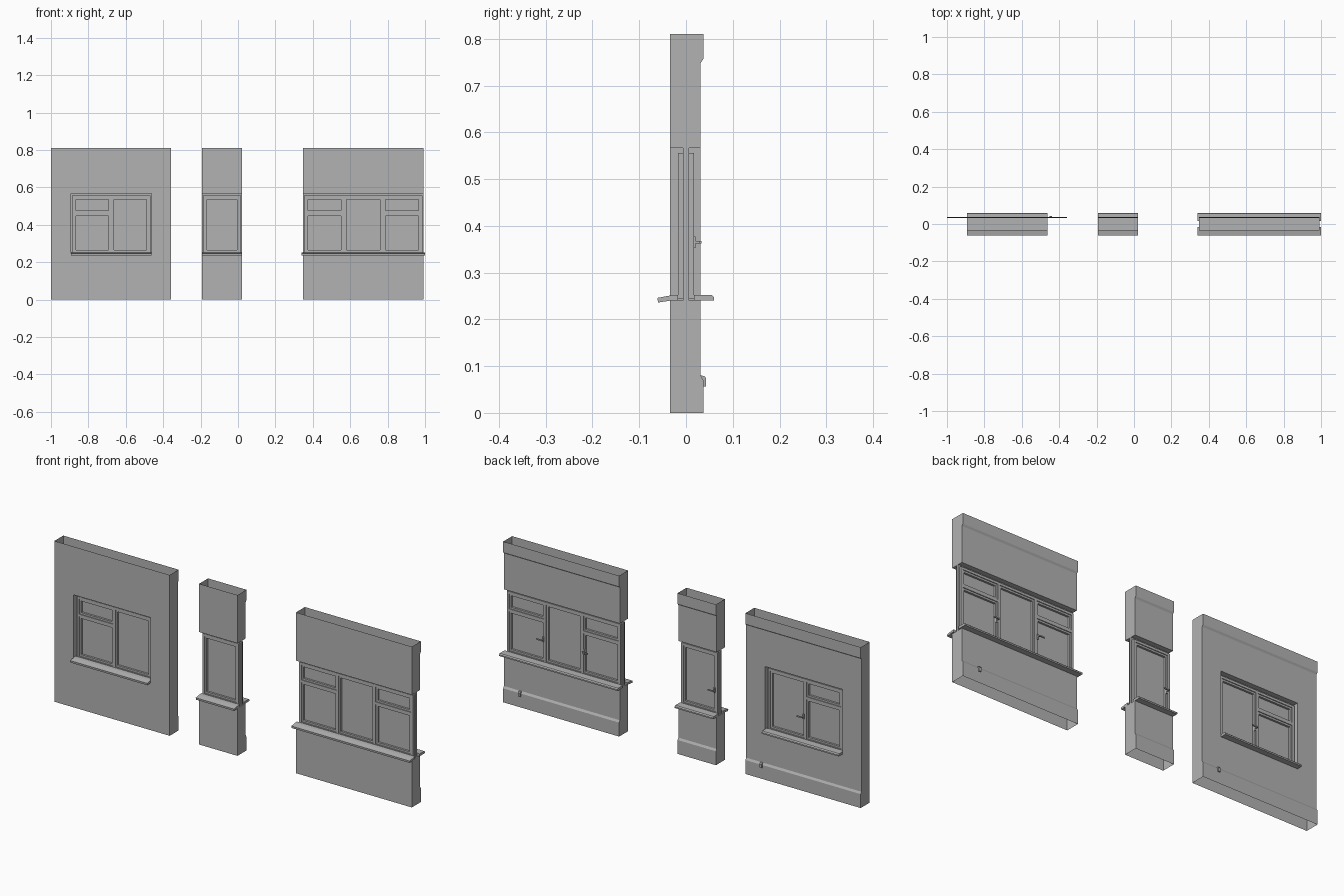
import bpy, bmesh

cube = bpy.data.objects.get("Cube")
if cube:
    bpy.data.objects.remove(cube, do_unlink=True)

grey = bpy.data.materials.new("plain_grey")
grey.use_nodes = True
tone = (0.45, 0.45, 0.45, 1)
grey.diffuse_color = tone
grey.node_tree.nodes["Principled BSDF"].inputs["Base Color"].default_value = tone

# Shared levels
H, Z0, Z1 = 0.81, 0.24, 0.567
FRONT, BACK = -0.034, 0.031
REAR = [(0.037, 0), (0.037, 0.07), (BACK, 0.08), (BACK, Z0), (BACK, Z1),
        (BACK, 0.748), (0.037, 0.757), (0.037, H)]


def finish(name, bm):
    bmesh.ops.remove_doubles(bm, verts=bm.verts, dist=0.0001)
    bmesh.ops.recalc_face_normals(bm, faces=bm.faces)
    mesh = bpy.data.meshes.new(name)
    bm.to_mesh(mesh)
    bm.free()
    mesh.materials.append(grey)
    ob = bpy.data.objects.new(name, mesh)
    bpy.context.collection.objects.link(ob)
    return ob


def face(bm, pts):
    bm.faces.new([bm.verts.new(p) for p in pts])


def box(bm, x0, x1, y0, y1, z0, z1):
    vs = bmesh.ops.create_cube(bm, size=1)["verts"]
    for v in vs:
        v.co = (x1 if v.co.x > 0 else x0, y1 if v.co.y > 0 else y0,
                z1 if v.co.z > 0 else z0)


def ring(bm, x0, x1, z0, z1, w, d):
    """Rectangular frame with border w and half depth d."""
    box(bm, x0, x0 + w, -d, d, z0, z1)
    box(bm, x1 - w, x1, -d, d, z0, z1)
    box(bm, x0 + w, x1 - w, -d, d, z0, z0 + w)
    box(bm, x0 + w, x1 - w, -d, d, z1 - w, z1)


def prism(name, profile, x0, x1):
    bm = bmesh.new()
    ends = [[(x, y, z) for y, z in profile] for x in (x0, x1)]
    for e in ends:
        face(bm, e)
    n = len(profile)
    for i in range(n):
        j = (i + 1) % n
        face(bm, [ends[0][i], ends[0][j], ends[1][j], ends[1][i]])
    return finish(name, bm)


def rear_part(z0, z1):
    return [p for p in REAR if z0 <= p[1] <= z1]


def panel(bm, x0, x1, z0, z1):
    """Front sheet and moulded rear sheet, open at top and bottom."""
    face(bm, [(x0, FRONT, z0), (x1, FRONT, z0), (x1, FRONT, z1), (x0, FRONT, z1)])
    pts = rear_part(z0, z1)
    for (ya, za), (yb, zb) in zip(pts, pts[1:]):
        face(bm, [(x0, ya, za), (x1, ya, za), (x1, yb, zb), (x0, yb, zb)])


def end_cap(bm, x, z0, z1):
    face(bm, [(x, FRONT, z1), (x, FRONT, z0)] + [(x, y, z) for y, z in rear_part(z0, z1)])


def wall(name, x0, x1, ox0, ox1):
    bm = bmesh.new()
    for z0, z1 in ((0, Z0), (Z1, H)):
        panel(bm, ox0, ox1, z0, z1)
    # Lintel soffit and opening base
    for z in (Z0, Z1):
        face(bm, [(ox0, FRONT, z), (ox1, FRONT, z), (ox1, BACK, z), (ox0, BACK, z)])
    # Side piers with jambs, or plain capped ends when the opening is full width
    for end, jamb in ((x0, ox0), (x1, ox1)):
        if abs(end - jamb) > 0.001:
            for z0, z1 in ((0, Z0), (Z0, Z1), (Z1, H)):
                panel(bm, min(end, jamb), max(end, jamb), z0, z1)
            end_cap(bm, end, 0, H)
            face(bm, [(jamb, FRONT, Z0), (jamb, BACK, Z0), (jamb, BACK, Z1), (jamb, FRONT, Z1)])
        else:
            end_cap(bm, end, 0, Z0)
            end_cap(bm, end, Z1, H)
    finish(name, bm)


def handle(name, x, side):
    bm = bmesh.new()
    z = 0.365
    box(bm, x - 0.004, x + 0.004, 0.012, 0.02, z - 0.012, z + 0.012)
    box(bm, x - 0.003, x + 0.003, 0.02, 0.032, z - 0.003, z + 0.003)
    tip = x - side * 0.028
    box(bm, min(x, tip), max(x, tip), 0.028, 0.033, z - 0.003, z + 0.003)
    finish(name, bm)


def window(name, x0, x1, bays):
    """Each bay is (has_transom, handle_side)."""
    f, sash = 0.012, 0.009
    frame, sashes, glass = bmesh.new(), bmesh.new(), bmesh.new()
    # Fixed frame with a slim outer core
    ring(frame, x0, x1, Z0, Z1, f, 0.006)
    a, b, bottom, top = x0 + 0.006, x1 - 0.006, Z0 + 0.004, 0.556
    ring(frame, a, b, bottom, top, f, 0.017)
    step = (b - a - f) / len(bays)
    for i, (transom, side) in enumerate(bays):
        l = a + f + i * step
        r = l + step - f
        if i:
            box(frame, l - f, l, -0.017, 0.017, bottom + f, top - f)
        lights = [(bottom + f, top - f)]
        if transom:
            box(frame, l, r, -0.017, 0.017, 0.456, 0.468)
            lights = [(bottom + f, 0.456), (0.468, top - f)]
        for z0, z1 in lights:
            ring(sashes, l, r, z0, z1, sash, 0.013)
            box(glass, l + sash, r - sash, -0.003, 0.003, z0 + sash, z1 - sash)
        if side:
            edge = r if side > 0 else l
            handle(name + "_handle_%d" % i, edge - side * 0.005, side)
    finish(name + "_frame", frame)
    finish(name + "_sashes", sashes)
    finish(name + "_glass", glass)


OUTER_SILL = [(-0.06, 0.236), (-0.061, 0.246), (FRONT, 0.251), (-0.017, 0.252),
              (-0.017, Z0), (FRONT, Z0)]
INNER_SILL = [(0.017, Z0), (0.017, 0.252), (0.055, 0.252), (0.06, 0.247), (0.06, Z0)]
PIPE_CAP = [(BACK, 0.08), (0.039, 0.079), (0.043, 0.074), (0.043, 0.056),
            (0.037, 0.056), (0.037, 0.07)]

# name, wall ends, opening ends, sill overhang, bays, skirting clip position
UNITS = [
    ("wide_wall", -1, -0.357, -0.893, -0.463, 0, [(True, 0), (False, -1)], -0.445),
    ("narrow_wall", -0.193, 0.021, -0.193, 0.021, 0, [(False, -1)], None),
    ("triple_wall", 0.347, 0.993, 0.347, 0.993, 0.007,
     [(True, 1), (False, 0), (True, -1)], 0.9),
]

for name, x0, x1, o0, o1, over, bays, clip in UNITS:
    wall(name, x0, x1, o0, o1)
    window(name + "_window", o0, o1, bays)
    prism(name + "_outer_sill", OUTER_SILL, o0 - over, o1 + over)
    prism(name + "_inner_sill", INNER_SILL, o0 - over, o1 + over)
    if clip is not None:
        prism(name + "_skirting_clip", PIPE_CAP, clip - 0.006, clip + 0.006)
